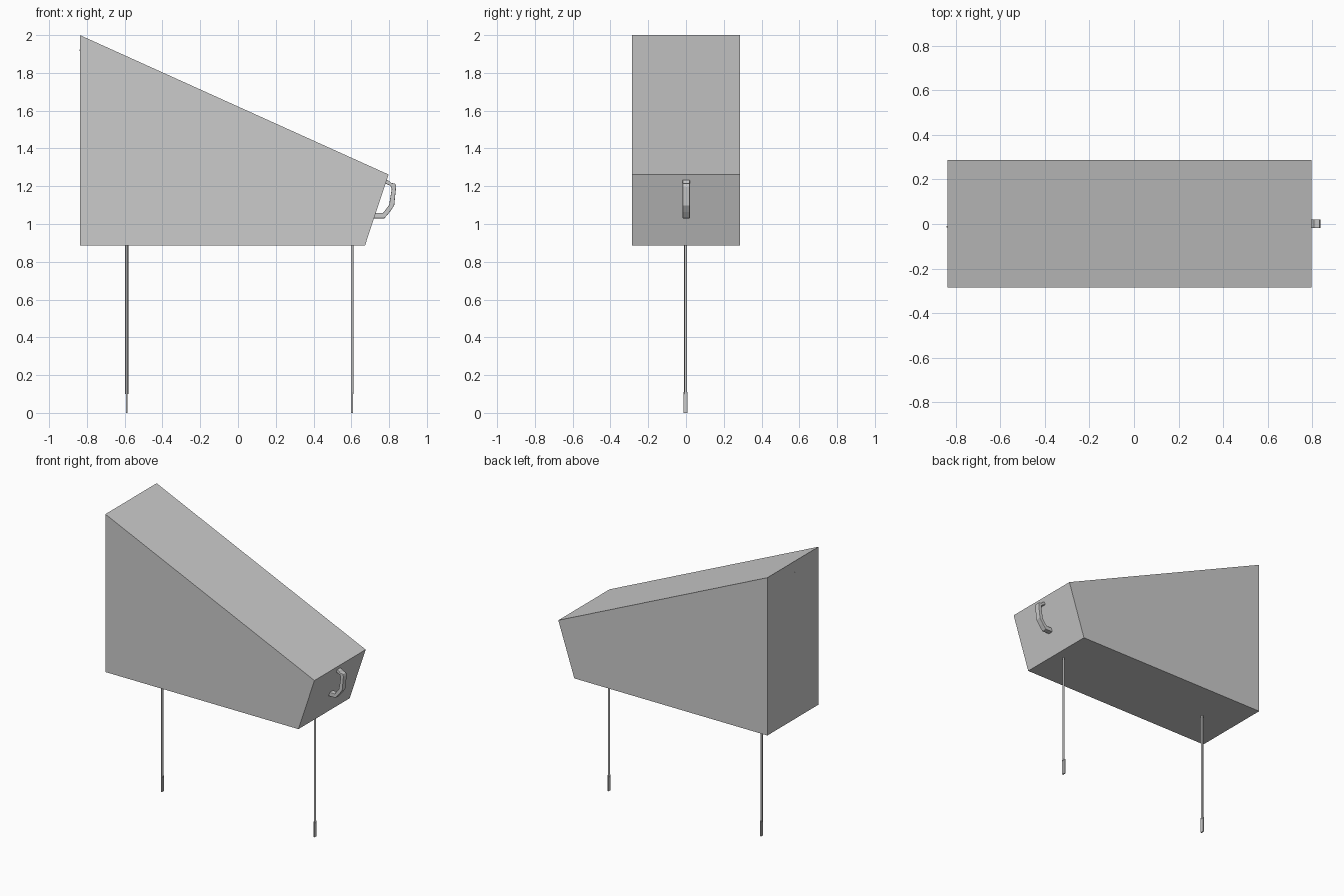
import bpy, bmesh

if "Cube" in bpy.data.objects:
    bpy.data.objects.remove(bpy.data.objects["Cube"])


def extrude_profile(name, points, y0, y1, bevel=0.0):
    """Extrude an (x, z) outline from y0 to y1."""
    bm = bmesh.new()
    face = bm.faces.new([bm.verts.new((x, y0, z)) for x, z in points])
    new = bmesh.ops.extrude_face_region(bm, geom=[face])["geom"]
    verts = [v for v in new if isinstance(v, bmesh.types.BMVert)]
    bmesh.ops.translate(bm, verts=verts, vec=(0, y1 - y0, 0))
    bmesh.ops.recalc_face_normals(bm, faces=bm.faces)
    mesh = bpy.data.meshes.new(name)
    bm.to_mesh(mesh)
    bm.free()
    ob = bpy.data.objects.new(name, mesh)
    bpy.context.collection.objects.link(ob)
    if bevel:
        mod = ob.modifiers.new("soft_edges", "BEVEL")
        mod.width = bevel
        mod.segments = 2
    return ob


def box(name, x, y, z0, z1, wx, wy):
    bpy.ops.mesh.primitive_cube_add(size=1, location=(x, y, (z0 + z1) / 2))
    ob = bpy.context.object
    ob.name = name
    ob.scale = (wx, wy, z1 - z0)


# Wedge-shaped body
extrude_profile("body", [(-0.837, 0.885), (0.672, 0.885), (0.797, 1.262),
                         (-0.837, 2.0)], -0.285, 0.287)

# Curved handle on the slanted end
extrude_profile("handle", [
    (0.782, 1.236), (0.802, 1.227), (0.812, 1.217), (0.832, 1.214), (0.837, 1.197),
    (0.827, 1.098), (0.803, 1.063), (0.775, 1.030), (0.715, 1.030),
    (0.728, 1.058), (0.768, 1.058), (0.800, 1.100), (0.814, 1.185),
    (0.808, 1.202), (0.776, 1.216)], -0.018, 0.020, 0.003)

# Thin round legs with flattened tips
for name, x, r in (("left", -0.589, 0.008), ("right", 0.604, 0.007)):
    bpy.ops.mesh.primitive_cylinder_add(vertices=12, radius=r, depth=0.80,
                                        location=(x, -0.002, 0.50))
    leg = bpy.context.object
    leg.name = name + "_leg"
    bpy.ops.object.shade_smooth_by_angle()
    box(name + "_leg_tip", x, -0.002, 0.0, 0.11, 0.009, 0.022)

# Tiny peg on the tall end
box("peg", -0.836, -0.012, 1.915, 1.923, 0.008, 0.008)
